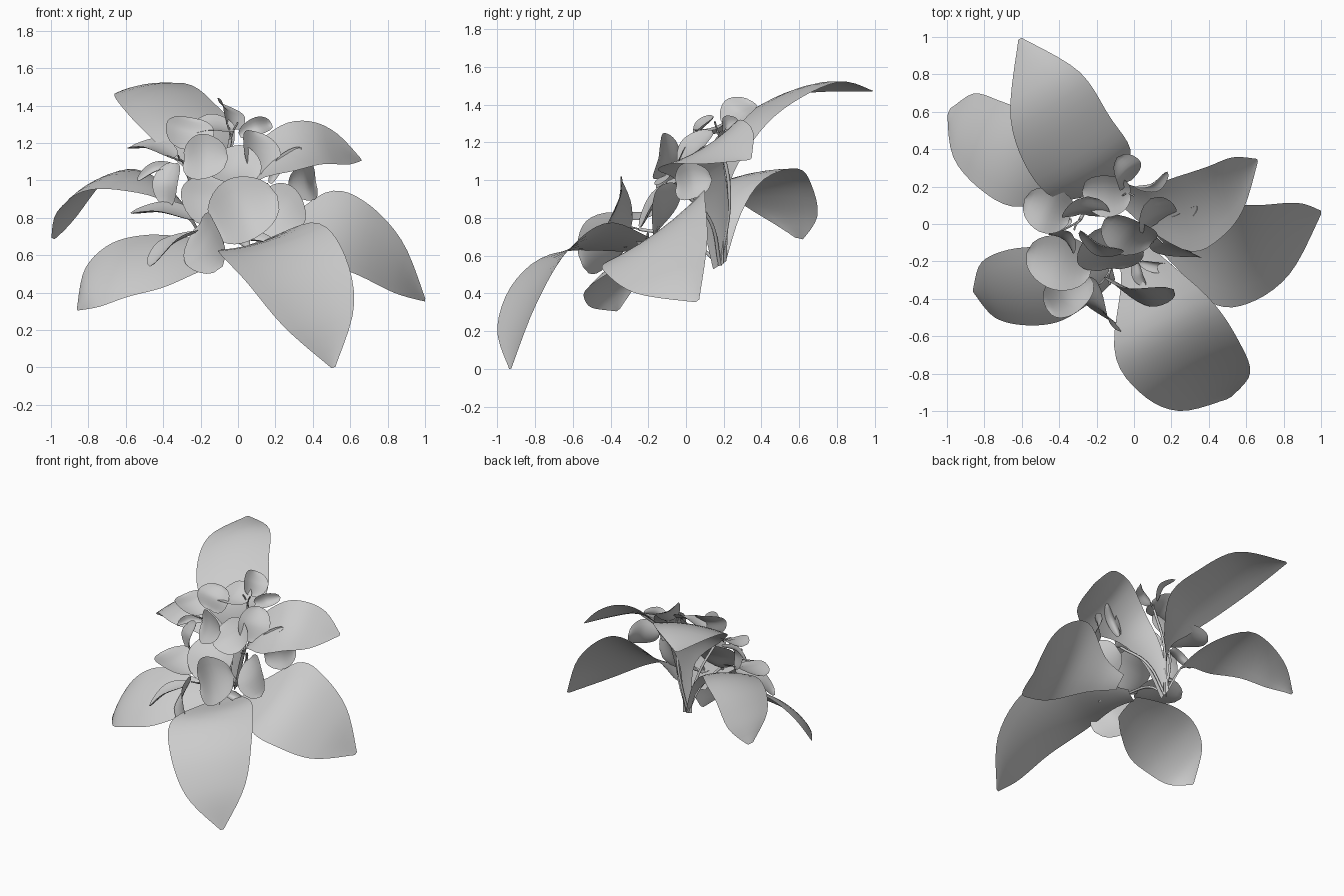
import bpy
import math
from mathutils import Vector

cube = bpy.data.objects.get("Cube")
if cube:
    bpy.data.objects.remove(cube, do_unlink=True)

# One plain material for the whole plant
GREY = (0.6, 0.6, 0.6, 1)
material = bpy.data.materials.new("plain_grey")
material.use_nodes = True
material.diffuse_color = GREY
material.node_tree.nodes["Principled BSDF"].inputs["Base Color"].default_value = GREY


def smooth_sample(points, t):
    """Point at t (zero to one) on a smooth curve through the points."""
    last = len(points) - 1
    i = min(int(t * last), last - 1)
    f = t * last - i
    a, b = points[max(i - 1, 0)], points[i]
    c, d = points[i + 1], points[min(i + 2, last)]
    return b + (c - a) * (f / 2) + (a * 2 - b * 5 + c * 4 - d) * (f * f / 2) \
        + (b * 3 - a - c * 3 + d) * (f ** 3 / 2)


def blade(name, spine, side, tip_side, width_at, cup, rows=16, columns=6):
    """Thin curved sheet swept along a spine, twisting from side to tip_side."""
    spine, side, tip_side = [Vector(p) for p in spine], Vector(side), Vector(tip_side)
    verts, faces = [], []
    for r in range(rows + 1):
        t = r / rows
        centre = smooth_sample(spine, t)
        ahead = smooth_sample(spine, min(t + 0.02, 1))
        behind = smooth_sample(spine, max(t - 0.02, 0))
        across = side.lerp(tip_side, t)
        normal = across.cross(ahead - behind).normalized()
        width = max(width_at(t), 0.01)
        for c in range(columns + 1):
            u = 2 * c / columns - 1
            verts.append(centre + across * (u * width) + normal * (cup * width * (u * u - 0.5)))
    step = columns + 1
    for r in range(rows):
        for c in range(columns):
            k = r * step + c
            faces.append((k, k + 1, k + step + 1, k + step))
    mesh = bpy.data.meshes.new(name)
    mesh.from_pydata(verts, [], faces)
    mesh.shade_smooth()
    mesh.materials.append(material)
    bpy.context.collection.objects.link(bpy.data.objects.new(name, mesh))


CROWN = (-0.14, 0.18, 0.55)
SHORT = (0.2, 0.45, 1.0, 1.0, 0.72, 0.04)


def leaf(name, spine, side, widths=SHORT, tip_side=None, cup=-0.03):
    """Broad leaf with a narrow foot."""
    blade(name, spine, side, tip_side or side,
          lambda t: smooth_sample(widths, t), cup, rows=24)


def petal(name, flower, centre, normal, length, width, curl=0.02):
    """Rounded petal pointing away from the heart of its flower."""
    centre, normal = Vector(centre), Vector(normal).normalized()
    along = centre - Vector(flower)
    along = (along - normal * along.dot(normal)).normalized()
    half = along * (length / 2)
    spine = [centre - half - normal * curl, centre + normal * curl, centre + half - normal * curl]
    side = along.cross(normal) * (width / 2)
    blade(name, spine, side, side,
          lambda t: math.sin(math.pi * (0.04 + 0.96 * t)) ** 0.6, 0.03, rows=12)


def tube(name, points, radius):
    """Slender round stalk through the points."""
    curve = bpy.data.curves.new(name, "CURVE")
    curve.dimensions = "3D"
    curve.bevel_depth = radius
    curve.bevel_resolution = 1
    curve.resolution_u = 6
    spline = curve.splines.new("BEZIER")
    spline.bezier_points.add(len(points) - 1)
    for knot, p in zip(spline.bezier_points, points):
        knot.co = p
        knot.handle_left_type = knot.handle_right_type = "AUTO"
    curve.materials.append(material)
    bpy.context.collection.objects.link(bpy.data.objects.new(name, curve))


# Three lower leaves
leaf("front_leaf", [(-0.04, -0.08, 0.62), (0.05, -0.25, 0.65), (0.16, -0.55, 0.68),
                    (0.3, -0.76, 0.53), (0.43, -0.89, 0.27), (0.51, -0.93, 0.0)],
     (0.26, 0.14, 0.08))
leaf("left_leaf", [(0.1, -0.04, 0.66), (0.25, -0.12, 0.7), (0.46, -0.16, 0.74),
                   (0.65, -0.15, 0.68), (0.85, -0.07, 0.53), (1.0, 0.06, 0.36)],
     (0.03, 0.26, 0.19))
leaf("right_front_leaf", [(-0.12, -0.22, 0.62), (-0.26, -0.28, 0.61), (-0.45, -0.33, 0.58),
                          (-0.64, -0.35, 0.53), (-0.79, -0.36, 0.43), (-0.86, -0.36, 0.31)],
     (-0.05, 0.2, 0.14), (0.4, 0.7, 1.0, 1.0, 0.72, 0.04))

# Three upper leaves on long stalks from the crown
leaf("left_upper_leaf", [CROWN, (-0.05, 0.15, 0.85), (0.08, 0.08, 1.06), (0.27, 0.06, 1.16),
                         (0.42, 0.12, 1.19), (0.55, 0.22, 1.16), (0.66, 0.34, 1.11)],
     (-0.04, 0.2, 0.12), (0.18, 0.38, 0.6, 1.0, 0.95, 0.7, 0.04))
leaf("back_leaf", [CROWN, (-0.14, 0.19, 0.95), (-0.21, 0.25, 1.22), (-0.35, 0.43, 1.39),
                   (-0.48, 0.7, 1.5), (-0.61, 0.99, 1.47)], (0.22, 0.14, 0.04),
     (0.12, 0.22, 0.9, 1.0, 0.83, 0.04))
leaf("right_back_leaf", [CROWN, (-0.25, 0.24, 0.8), (-0.42, 0.27, 0.96), (-0.62, 0.34, 1.02),
                         (-0.79, 0.43, 0.97), (-0.92, 0.53, 0.83), (-0.99, 0.6, 0.69)],
     (-0.04, 0.26, 0.16), (0.12, 0.2, 0.55, 1.0, 0.95, 0.7, 0.08), (0.1, 0.24, -0.05))

# Lower flower
LOW = (-0.13, -0.25, 0.74)
petal("low_petal_top", LOW, (0.03, -0.35, 0.84), (-0.25, -1, 0.2), 0.39, 0.36, 0.03)
petal("low_petal_bottom", LOW, (-0.17, -0.44, 0.66), (-0.8, -0.6, 0.2), 0.36, 0.3, 0.03)
petal("low_petal_right", LOW, (-0.4, -0.2, 0.83), (0.05, -0.2, 1), 0.36, 0.3)
petal("low_petal_front", LOW, (-0.36, -0.38, 0.65), (-0.5, -0.2, 0.8), 0.34, 0.22)
petal("low_petal_back", LOW, (-0.13, -0.14, 0.9), (0.1, -0.75, 0.65), 0.36, 0.36)

# Middle flower
MIDDLE = (0.1, -0.03, 0.95)
petal("middle_petal_bottom", MIDDLE, (0.22, -0.12, 0.83), (-0.35, -0.9, 0.3), 0.32, 0.3)
petal("middle_petal_right", MIDDLE, (-0.03, -0.05, 1.07), (-0.1, -0.7, 0.7), 0.3, 0.28)
petal("middle_petal_left", MIDDLE, (0.36, 0.03, 0.99), (0.8, -0.6, 0.1), 0.24, 0.2)
petal("middle_petal_top", MIDDLE, (0.11, 0.05, 1.16), (0.5, -0.7, 0.5), 0.27, 0.23)
petal("middle_petal_narrow", MIDDLE, (0.25, 0.05, 1.09), (-0.3, -0.8, 0.5), 0.26, 0.07)

# Right flower
RIGHT = (-0.29, 0.02, 1.1)
petal("right_petal_front", RIGHT, (-0.18, -0.11, 1.12), (-0.45, -1, 0.25), 0.26, 0.25)
petal("right_petal_side", RIGHT, (-0.46, 0.08, 1.17), (0.1, -0.25, 1), 0.27, 0.25)
petal("right_petal_bottom", RIGHT, (-0.37, -0.08, 0.98), (-0.6, -0.8, 0.2), 0.24, 0.17)
petal("right_petal_top", RIGHT, (-0.26, 0.08, 1.26), (0.1, -0.8, 0.45), 0.2, 0.26)
petal("right_petal_narrow", RIGHT, (-0.44, 0.0, 1.05), (-0.2, -0.7, 0.7), 0.22, 0.07)

# Top flower
TOP = (-0.04, 0.18, 1.22)
petal("top_petal_right", TOP, (-0.15, 0.16, 1.28), (-0.1, -0.35, 0.9), 0.26, 0.24)
petal("top_petal_back", TOP, (-0.05, 0.28, 1.36), (0.7, -0.3, 0.6), 0.2, 0.19)
petal("top_petal_left", TOP, (0.1, 0.22, 1.28), (0.3, -0.9, 0.4), 0.2, 0.1)

# Small buds beside the lower flower
BUD = (0.02, -0.18, 0.66)
petal("bud_petal_left", BUD, (0.12, -0.22, 0.68), (0.1, -0.6, 0.8), 0.18, 0.07, 0.01)
petal("bud_petal_front", BUD, (0.03, -0.27, 0.67), (-0.4, -0.4, 0.8), 0.14, 0.07, 0.01)

# Flower stalks and stamens
for place, heart, facing in (("low", LOW, (-0.3, -0.8, 0.1)), ("middle", MIDDLE, (0.3, -0.8, 0.2)),
                             ("right", RIGHT, (-0.7, -0.6, 0.2)), ("top", TOP, (0.1, -0.3, 0.8))):
    start, end = Vector(CROWN), Vector(heart)
    bend = (start + end) / 2 + Vector((0, 0.05, 0.04))
    tube(place + "_flower_stalk", [start, bend, end], 0.01)
    for i in (-1, 1):
        spread = Vector((i, 0, 0.5)) * 0.03
        outward = Vector(facing).normalized() * 0.08
        tube(f"{place}_stamen_{'right' if i < 0 else 'left'}",
             [end, end + outward * 0.6 + spread * 0.4, end + outward + spread], 0.005)
